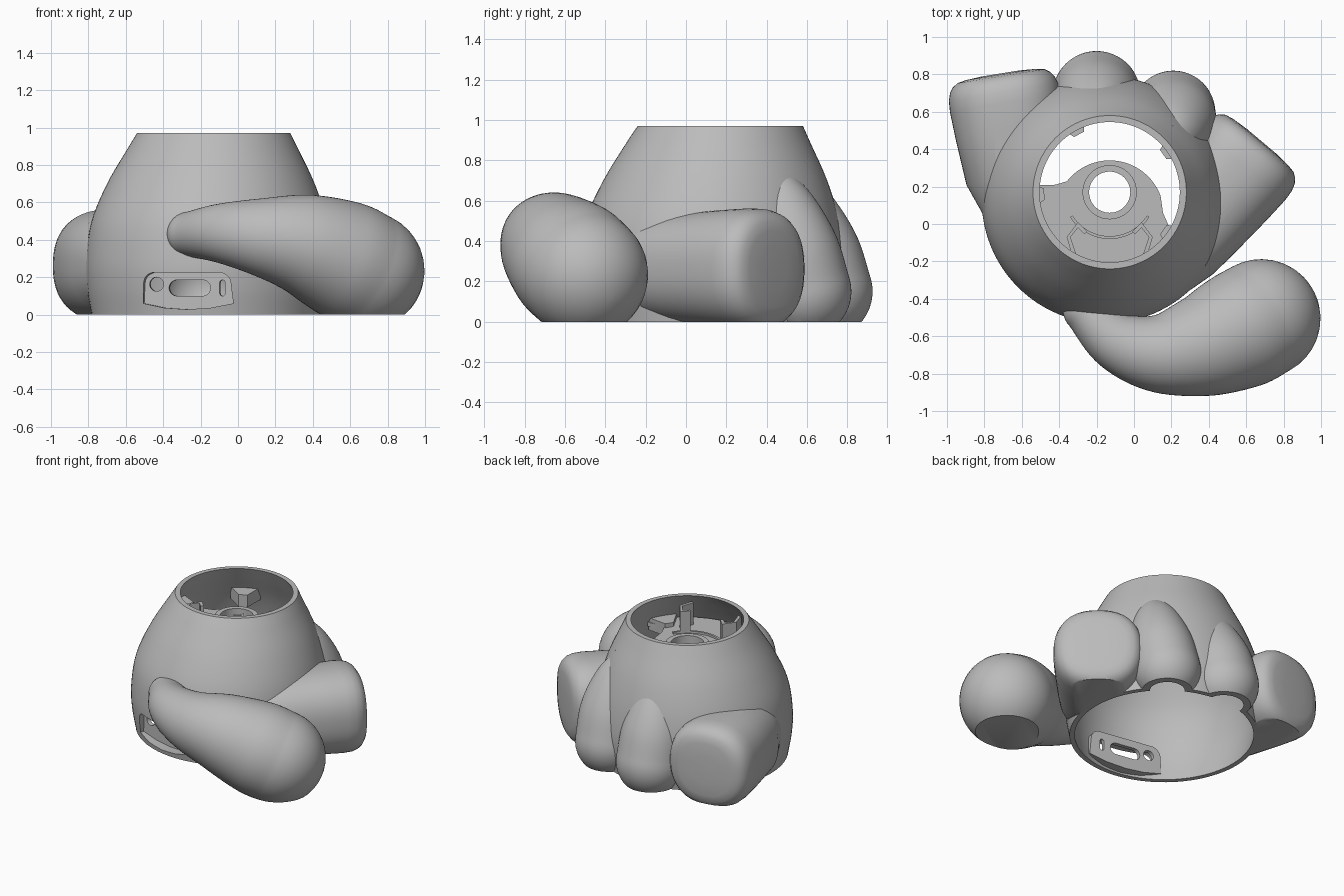
import bpy, bmesh
from math import sin, cos, pi, radians
from mathutils import Vector

old = bpy.data.objects.get("Cube")
if old:
    bpy.data.objects.remove(old, do_unlink=True)

grey = bpy.data.materials.new("plain grey")
grey.use_nodes = True
COLOUR = (0.5, 0.5, 0.5, 1)
grey.diffuse_color = COLOUR
grey.node_tree.nodes["Principled BSDF"].inputs["Base Color"].default_value = COLOUR
Z = Vector((0, 0, 1))
BX, BY = -0.153, 0.13


def finish(name, bm, clip=False):
    """Turn a bmesh into an object, optionally cut flat at the ground."""
    if clip:
        res = bmesh.ops.bisect_plane(bm, geom=bm.verts[:] + bm.edges[:] + bm.faces[:],
                                     plane_co=(0, 0, 0), plane_no=Z, clear_inner=True)
        edges = [e for e in res["geom_cut"] if isinstance(e, bmesh.types.BMEdge)]
        bmesh.ops.holes_fill(bm, edges=edges, sides=0)
    bmesh.ops.recalc_face_normals(bm, faces=bm.faces[:])
    mesh = bpy.data.meshes.new(name)
    bm.to_mesh(mesh)
    bm.free()
    mesh.materials.append(grey)
    ob = bpy.data.objects.new(name, mesh)
    bpy.context.collection.objects.link(ob)
    return ob


def loft(name, rings, power=2, segs=64, clip=False):
    """Skin superellipse rings given as (centre, tangent, radius)."""
    bm = bmesh.new()
    span = (rings[-1][0] - rings[0][0]).normalized()
    ref = Z if abs(span.z) < 0.7 else Vector((0, 1, 0))
    loops = []
    for c, t, r in rings:
        side = t.cross(ref).normalized()
        up = side.cross(t).normalized()
        loop = []
        for i in range(segs):
            a = 2 * pi * i / segs
            u, v = cos(a), sin(a)
            k = r / (abs(u) ** power + abs(v) ** power) ** (1 / power)
            loop.append(bm.verts.new(c + side * u * k + up * v * k))
        loops.append(loop)
    for a, b in zip(loops, loops[1:]):
        for i in range(segs):
            j = (i + 1) % segs
            bm.faces.new((a[i], a[j], b[j], b[i]))
    bm.faces.new(loops[0])
    bm.faces.new(loops[-1])
    return finish(name, bm, clip)


def spline(points, steps=8):
    """Smooth curve through points of (x, y, z, radius)."""
    p = [Vector(q) for q in points]
    p = [2 * p[0] - p[1]] + p + [2 * p[-1] - p[-2]]
    out = []
    for i in range(1, len(p) - 2):
        a, b, c, d = p[i - 1:i + 3]
        for s in range(steps):
            t = s / steps
            out.append(0.5 * (2 * b + (c - a) * t + (2 * a - 5 * b + 4 * c - d) * t * t
                              + (3 * b - a - 3 * c + d) * t ** 3))
    return out + [p[-2]]


def tube(name, points, shrink=0, clip=False):
    """Tapered tube along a curve with round ends."""
    path = spline(points)
    rings = []
    for i, q in enumerate(path):
        t = (path[min(i + 1, len(path) - 1)] - path[max(i - 1, 0)]).xyz.normalized()
        rings.append((q.xyz, t, q.w - shrink))

    def cap(ring, sign):
        c, t, r = ring
        return [(c + t * sign * r * sin(a), t, r * cos(a))
                for a in (radians(9 * k) for k in range(1, 10))] + \
               [(c + t * sign * r * 0.999, t, r * 0.03)]
    rings = cap(rings[0], -1)[::-1] + rings + cap(rings[-1], 1)
    return loft(name, rings, clip=clip)


def prism(name, outline, low, high, place=lambda p, h: (p[0], p[1], h)):
    """Extrude an outline between two heights."""
    bm = bmesh.new()
    a = [bm.verts.new(place(p, low)) for p in outline]
    b = [bm.verts.new(place(p, high)) for p in outline]
    bm.faces.new(a)
    bm.faces.new(b)
    for i in range(len(a)):
        j = (i + 1) % len(a)
        bm.faces.new((a[i], a[j], b[j], b[i]))
    return finish(name, bm)


def on_wall(p, h):
    """Place a panel point (sideways, up) at distance h in front of the body centre."""
    a = radians(10)
    return (BX - 0.01 + p[0] * cos(a) - h * sin(a), BY - p[0] * sin(a) - h * cos(a), p[1])


def arc(x, y, r, start, end, n=24):
    return [(x + r * cos(radians(start + (end - start) * i / n)),
             y + r * sin(radians(start + (end - start) * i / n))) for i in range(n + 1)]


def slot(x0, x1, z0, z1):
    r = min(x1 - x0, z1 - z0) / 2
    pts = []
    for x, z, a in ((x1 - r, z1 - r, 0), (x0 + r, z1 - r, 90), (x0 + r, z0 + r, 180), (x1 - r, z0 + r, 270)):
        pts += arc(x, z, r, a + 1, a + 89, 6)
    return pts


def cut(ob, cutter):
    mod = ob.modifiers.new("cut", "BOOLEAN")
    mod.operation, mod.solver, mod.object = "DIFFERENCE", "EXACT", cutter
    deps = bpy.context.evaluated_depsgraph_get()
    mesh = bpy.data.meshes.new_from_object(ob.evaluated_get(deps))
    ob.modifiers.clear()
    ob.data = mesh


# Body: leaning round shell, wide at the bottom and open at both ends
PROFILE = [(BX, BY, 0, 0.63), (BX, BY, 0.15, 0.655), (BX, BY, 0.3, 0.66),
           (BX, BY, 0.5, 0.63), (-0.145, 0.145, 0.7, 0.555), (-0.135, 0.16, 0.88, 0.46),
           (-0.13, 0.17, 0.97, 0.41)]
shell = [(q.xyz, Z, q.w) for q in spline(PROFILE, 5)]
body = loft("body_shell", shell, segs=96)
inner = [(c, Z, r - 0.035) for c, t, r in shell]
ends = [(inner[0][0] - Z * 0.05, Z, inner[0][2]), (inner[-1][0] + Z * 0.05, Z, inner[-1][2])]
cavity = loft("cavity_cutter", ends[:1] + inner + ends[1:], segs=96)

# Toes at the back: leaning hollow teardrops
TOES = {"back_toe": [(-0.2, 0.69, 0.15, 0.235), (-0.195, 0.635, 0.36, 0.222), (-0.185, 0.575, 0.56, 0.165),
                     (-0.175, 0.51, 0.74, 0.08)],
        "side_toe": [(0.21, 0.595, 0.15, 0.225), (0.215, 0.535, 0.36, 0.22), (0.2, 0.475, 0.56, 0.17),
                     (0.165, 0.41, 0.74, 0.085)]}
toes = [tube(n, p, clip=True) for n, p in TOES.items()]
toe_cutters = [tube(n + "_cutter", p, shrink=0.035) for n, p in TOES.items()]


# Feet: blunt rounded blocks pointing outwards
def foot(name, x, y, dx, dy, root):
    d = Vector((dx, dy, 0)).normalized()
    end = Vector((x, y, 0.262))
    steps = [(-0.85, root), (-0.7, root + 0.04), (-0.55, 0.275), (-0.3, 0.293), (-0.15, 0.3), (-0.09, 0.296),
             (-0.05, 0.283), (-0.025, 0.265), (-0.005, 0.237), (0.004, 0.19), (0.01, 0.1)]
    return loft(name, [(end + d * s, d, r) for s, r in steps], power=2.35, clip=True)


feet = [foot("right_foot", -0.712, 0.795, -0.16, 0.99, 0.18), foot("left_foot", 0.675, 0.435, 0.64, 0.76, 0.22)]

# Tail: curls round the front and swells to a fat end
tail = tube("tail", [(-0.26, -0.46, 0.43, 0.12), (-0.09, -0.625, 0.435, 0.16), (0.12, -0.69, 0.415, 0.21),
                     (0.35, -0.655, 0.375, 0.272), (0.55, -0.575, 0.3, 0.315), (0.68, -0.505, 0.235, 0.317)],
            clip=True)

# Port panel: recessed flat in the front wall with three openings
PANEL = arc(0.175, 0.165, 0.06, 0, 90, 8) + arc(-0.18, 0.165, 0.06, 90, 180, 8) + \
    [(-0.245, 0.06), (-0.125, 0.036), (0, 0.028), (0.125, 0.036), (0.245, 0.06)]
plug = prism("plug_cutter", [(x * 1.12, 0.13 + (z - 0.13) * 1.15) for x, z in PANEL], 0.53, 0.9, on_wall)
ports = [prism("recess_cutter", PANEL, 0.56, 0.9, on_wall)]
for outline in (slot(-0.215, -0.14, 0.125, 0.2), slot(-0.11, 0.115, 0.1, 0.185), slot(0.165, 0.195, 0.1, 0.185)):
    ports.append(prism("port_cutter", outline, 0.45, 0.9, on_wall))

# Hollow everything out
cut(cavity, plug)
for part in [body, tail] + feet + toes:
    for cutter in [cavity] + ([] if part is tail else toe_cutters):
        cut(part, cutter)
for cutter in ports:
    cut(body, cutter)

# Inner deck with a round hole and collar
CX, CY = -0.13, 0.17
deck = prism("inner_deck", arc(CX, CY, 0.49, 176, 338, 40) + [(0.19, -0.02), (0.155, 0.06)] +
             arc(CX, 0.05, 0.29, 20, 142) + [(-0.42, 0.21)], 0.73, 0.76)
collar = prism("deck_collar", arc(CX, CY, 0.145, 0, 354, 59), 0.72, 0.8)
hole = prism("hole_cutter", arc(CX, CY, 0.11, 0, 354, 59), 0.6, 0.9)
cut(deck, hole)
cut(collar, hole)
rib = prism("deck_rib", arc(CX, CY, 0.25, 212, 328) + arc(CX, CY, 0.235, 328, 212), 0.75, 0.775)

# Upright brackets either side of the deck
brackets = []
for name, s in (("left_bracket", 1), ("right_bracket", -1)):
    pts = [(0.12, -0.21), (0.17, -0.16), (0.23, -0.24), (0.2, -0.34), (0.18, -0.33), (0.21, -0.24),
           (0.17, -0.19), (0.135, -0.225)]
    brackets.append(prism(name, [(CX + s * x, CY + y) for x, y in pts], 0.75, 0.92))

# Wedge-shaped tabs on the inner wall
tabs = []
for a in (35, 118, 182, 325):
    d = Vector((cos(radians(a)), sin(radians(a))))
    n = Vector((-d.y, d.x))
    quad = [(d * r + n * w + Vector((CX, CY))) for r, w in ((0.35, -0.03), (0.48, -0.1), (0.48, 0.1), (0.35, 0.03))]
    tabs.append(prism("wall_tab", quad, 0.7, 0.79))

for cutter in [cavity, plug, hole] + ports + toe_cutters:
    bpy.data.objects.remove(cutter, do_unlink=True)

# Smooth shading with crisp cut edges
bpy.ops.object.select_all(action="DESELECT")
for ob in [body, tail, deck, collar, rib] + feet + toes + brackets + tabs:
    ob.select_set(True)
    bpy.context.view_layer.objects.active = ob
bpy.ops.object.shade_smooth_by_angle(angle=radians(35))
